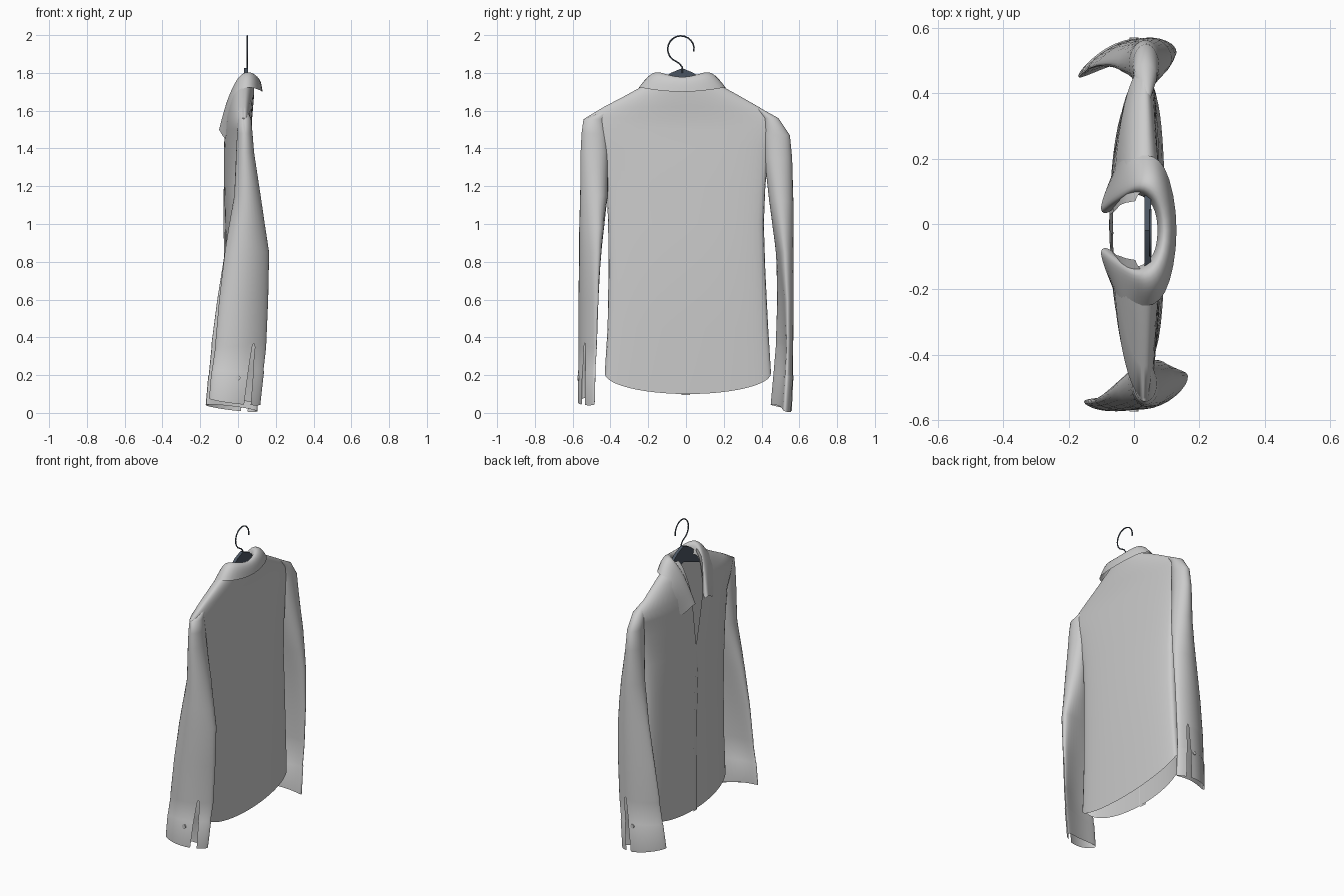
import bpy, bmesh
from math import sin, cos, pi, asin, radians

dark = bpy.data.materials.new("dark_metal")
dark.diffuse_color = (0.07, 0.09, 0.12, 1)


def finish(name, bm, angle=50, mat=None):
    bmesh.ops.remove_doubles(bm, verts=bm.verts, dist=0.0005)
    me = bpy.data.meshes.new(name)
    bm.to_mesh(me)
    bm.free()
    ob = bpy.data.objects.new(name, me)
    bpy.context.collection.objects.link(ob)
    if mat:
        me.materials.append(mat)
    bpy.ops.object.select_all(action='DESELECT')
    ob.select_set(True)
    bpy.context.view_layer.objects.active = ob
    bpy.ops.object.shade_smooth_by_angle(angle=radians(angle))
    return ob


def loft(name, rows, flip=False, angle=60):
    """Skin a cloth sheet through equally long rows of points."""
    bm = bmesh.new()
    grid = [[bm.verts.new(p) for p in r] for r in rows]
    for a, b in zip(grid, grid[1:]):
        for i in range(len(a) - 1):
            q = [a[i], a[i + 1], b[i + 1], b[i]]
            bm.faces.new(q[::-1] if flip else q)
    return finish(name, bm, angle)


# Body: z, y centre, half width, front x, back x, half opening at the front
BODY = [
    (1.77, -0.02, 0.125, -0.01, 0.085, 0.09),
    (1.73, -0.02, 0.21, -0.03, 0.085, 0.085),
    (1.68, -0.02, 0.30, -0.045, 0.085, 0.078),
    (1.62, -0.025, 0.41, -0.055, 0.08, 0.07),
    (1.56, -0.025, 0.51, -0.065, 0.075, 0.06),
    (1.50, -0.02, 0.49, -0.07, 0.075, 0.052),
    (1.40, -0.01, 0.45, -0.075, 0.08, 0.035),
    (1.20, 0.0, 0.42, -0.075, 0.085, 0.0),
    (1.00, 0.0, 0.412, -0.07, 0.09, 0.0),
    (0.75, 0.005, 0.415, -0.065, 0.095, 0.0),
    (0.45, 0.01, 0.425, -0.065, 0.09, 0.0),
    (0.21, 0.01, 0.44, -0.065, 0.08, 0.0),
]
RIDGE = 0.035
rows = []
for z, yc, hw, xf, xb, gap in BODY:
    t0 = asin(gap / hw)
    row = []
    for i in range(49):
        t = t0 + (2 * pi - 2 * t0) * i / 48
        c = cos(t)
        if c > 0:
            x = RIDGE - (RIDGE - xf) * c ** (1.0 if z > 1.3 else 0.75)
        else:
            x = RIDGE + (xb - RIDGE) * (-c) ** (0.9 if z > 1.52 else 0.6)
        drop = 0.11 * abs(c) if z < 0.3 else 0      # curved shirt-tail hem
        row.append((x, yc + hw * sin(t), z - drop))
    rows.append(row)
loft("shirt_body", rows, flip=True)

# Front placket, overlapping the closed part of the opening
strip = [[(-0.076, 0.0, 1.2), (-0.076, 0.0, 1.2), (-0.077, 0.004, 1.2)]]
for z, yc, hw, xf, xb, gap in BODY[8:]:
    zz = z - 0.115 if z < 0.3 else z
    strip.append([(xf + 0.002, yc - 0.035, zz), (xf - 0.006, yc - 0.02, zz),
                  (xf - 0.007, yc + 0.012, zz)])
loft("front_placket", strip)

# Sleeves: z, inner y, outer y, front x, back x
LEFT = [
    (1.60, 0.41, 0.43, 0.03, 0.05), (1.555, 0.43, 0.543, 0.0, 0.07),
    (1.48, 0.42, 0.553, -0.005, 0.077),
    (1.38, 0.41, 0.558, -0.01, 0.085), (1.15, 0.40, 0.562, -0.02, 0.12),
    (0.98, 0.405, 0.568, -0.05, 0.145), (0.85, 0.415, 0.57, -0.07, 0.165),
    (0.60, 0.435, 0.572, -0.10, 0.16), (0.37, 0.45, 0.572, -0.12, 0.15),
    (0.225, 0.46, 0.572, -0.138, 0.135), (0.06, 0.465, 0.572, -0.15, 0.115),
]
RIGHT = [
    (1.61, 0.37, 0.40, 0.03, 0.05), (1.56, 0.41, 0.49, 0.0, 0.07),
    (1.47, 0.41, 0.55, -0.005, 0.077),
    (1.35, 0.415, 0.562, -0.015, 0.085), (1.12, 0.425, 0.57, -0.03, 0.115),
    (0.98, 0.435, 0.572, -0.05, 0.125), (0.85, 0.45, 0.572, -0.07, 0.13),
    (0.60, 0.46, 0.572, -0.11, 0.125), (0.37, 0.455, 0.57, -0.14, 0.115),
    (0.20, 0.44, 0.568, -0.155, 0.105), (0.025, 0.425, 0.56, -0.168, 0.10),
]


def sleeve(name, table, s):
    lean = -0.5 * s                       # cloth bows more at one side
    def ring(z, yi, yo, x0, x1, gap, grow):
        w = yo - yi
        bend = w * max(0, min(0.6, (1.3 - z) * 0.7))
        ry, rx, cx = (w - bend) / 2 + grow, (x1 - x0) / 2 + grow, (x0 + x1) / 2
        pts = []
        for i in range(29):
            t = pi / 3 + gap + (2 * pi - 2 * gap) * i / 28
            c = cos(t)
            y = yo - (w - bend) / 2 + ry * sin(t) - bend * ((c + lean) / 1.5) ** 2
            dz = -0.02 * sin(t + 1) if z < 0.1 else 0     # uneven cuff edge
            pts.append((cx + rx * c, s * y, z + dz))
        return pts
    out = []
    for r in table:
        z = r[0]
        if z > 0.3:
            out.append(ring(*r, 0, 0))
            if z < 0.4:
                out.append(ring(z - 0.02, *r[1:], 0.06, 0))   # slit begins
        elif z > 0.1:
            out.append(ring(*r, 0.1, 0))
            out.append(ring(z - 0.006, *r[1:], 0.11, 0.003))   # cuff step
        else:
            out.append(ring(*r, 0.15, 0.003))
    loft(name, out, flip=(s < 0))
    # cuff button
    bpy.ops.mesh.primitive_cylinder_add(vertices=12, radius=0.013, depth=0.008,
        location=(0.0, s * (table[-2][2] - 0.002), 0.185), rotation=(pi / 2, 0, 0))
    bpy.context.object.name = name + "_button"


sleeve("left_sleeve", LEFT, -1)
sleeve("right_sleeve", RIGHT, 1)

# Collar: stand, fold and outer edge, from centre back to the front tip
STAND = [(0.075, 0, 1.71), (0.065, 0.08, 1.73), (0.01, 0.12, 1.74),
         (-0.025, 0.095, 1.68), (-0.055, 0.075, 1.58), (-0.08, 0.05, 1.47)]
FOLD = [(0.085, 0, 1.775), (0.07, 0.095, 1.815), (0.015, 0.135, 1.82),
        (-0.035, 0.105, 1.73), (-0.072, 0.08, 1.63), (-0.108, 0.055, 1.51)]
MID = [(0.13, 0, 1.76), (0.10, 0.165, 1.80), (0.025, 0.185, 1.80),
       (-0.035, 0.16, 1.70), (-0.072, 0.135, 1.60), (-0.09, 0.115, 1.485)]
EDGE = [(0.145, 0, 1.69), (0.10, 0.225, 1.72), (0.02, 0.235, 1.73),
        (-0.035, 0.215, 1.66), (-0.057, 0.20, 1.56), (-0.063, 0.18, 1.43)]
full = []
for half in (STAND, FOLD, MID, EDGE):
    pts = [(x, -y, z) for x, y, z in half[:0:-1]] + half
    full.append([(x, y - 0.02, z) for x, y, z in pts])
collar = loft("collar", full, flip=True, angle=180)
sub = collar.modifiers.new("soft_folds", 'SUBSURF')
sub.levels = sub.render_levels = 2

# Hanger bar inside the shoulders
half = [(0.0, 1.825), (0.06, 1.80), (0.2, 1.695), (0.42, 1.57),
        (0.42, 1.55), (0.2, 1.645), (0.0, 1.72)]
prof = half + [(-y, z) for y, z in half[-2:0:-1]]
bm = bmesh.new()
f = bm.faces.new([bm.verts.new((0.032, y - 0.02, z)) for y, z in prof])
ext = bmesh.ops.extrude_face_region(bm, geom=[f])
bmesh.ops.translate(bm, vec=(0.02, 0, 0),
                    verts=[v for v in ext["geom"] if isinstance(v, bmesh.types.BMVert)])
bmesh.ops.recalc_face_normals(bm, faces=bm.faces)
finish("hanger_bar", bm, 30, dark)

# Hanger hook: stem, then a round loop
path = [(-0.02, 1.80), (-0.02, 1.83), (-0.035, 1.85)]
for i in range(15):
    a = radians(230 - 240 * i / 14)
    path.append((-0.027 + 0.07 * cos(a), 1.926 + 0.07 * sin(a)))
cu = bpy.data.curves.new("hanger_hook", 'CURVE')
cu.dimensions = '3D'
cu.bevel_depth = 0.004
cu.bevel_resolution = 2
cu.use_fill_caps = True
sp = cu.splines.new('POLY')
sp.points.add(len(path) - 1)
for p, (y, z) in zip(sp.points, path):
    p.co = (0.05, y, z, 1)
cu.materials.append(dark)
bpy.context.collection.objects.link(bpy.data.objects.new("hanger_hook", cu))
